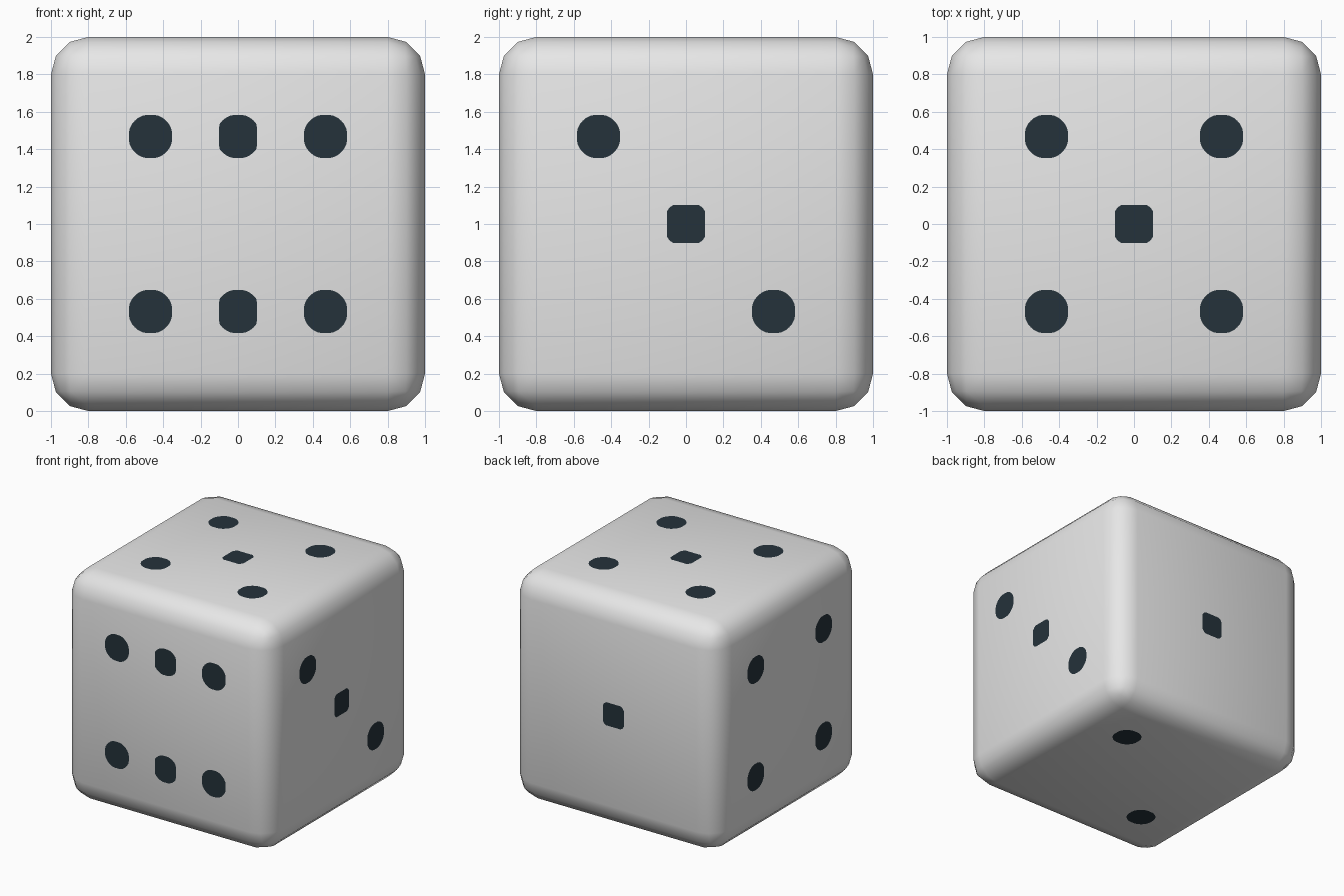
import bpy, bmesh, math
from mathutils import Vector

if "Cube" in bpy.data.objects:
    bpy.data.objects.remove(bpy.data.objects["Cube"])


def material(name, colour):
    m = bpy.data.materials.new(name)
    m.diffuse_color = (*colour, 1)
    m.use_nodes = True
    m.node_tree.nodes["Principled BSDF"].inputs["Base Color"].default_value = m.diffuse_color
    return m


white = material("off_white", (0.8, 0.8, 0.8))
dark = material("dark_slate", (0.018, 0.032, 0.043))

# Body: cube with rounded edges
bpy.ops.mesh.primitive_cube_add(size=2, location=(0, 0, 1))
body = bpy.context.object
body.name = "die_body"
body.data.materials.append(white)
bm = bmesh.new()
bm.from_mesh(body.data)
bmesh.ops.bevel(bm, geom=bm.edges[:], offset=0.2, segments=3, profile=0.5,
                affect='EDGES')
for f in bm.faces:
    f.smooth = True
bm.to_mesh(body.data)
bm.free()

# Pip layouts in face coordinates
P = 0.468
diagonal = [(-P, P), (P, -P)]
corners = diagonal + [(P, P), (-P, -P)]
centre = [(0, 0)]
X, Y, Z = Vector((1, 0, 0)), Vector((0, 1, 0)), Vector((0, 0, 1))
faces = {
    "front": (X, Z, corners + [(0, P), (0, -P)]),
    "back": (-X, Z, centre),
    "right": (Y, Z, diagonal + centre),
    "left": (-Y, Z, corners),
    "top": (X, Y, corners + centre),
    "bottom": (X, -Y, diagonal),
}


def clamp(value, limit):
    return max(-limit, min(limit, value))


# Painted pips: round spots, slightly squared on the centre lines
for side, (u, v, pips) in faces.items():
    n = u.cross(v)
    bm = bmesh.new()
    for a, b in pips:
        half_u = 0.115 if a else 0.101
        half_v = 0.115 if b else 0.101
        radius = 0.119 if a or b else 0.125
        ring = []
        for i in range(32):
            t = math.tau * i / 32
            pu = a + clamp(radius * math.cos(t), half_u)
            pv = b + clamp(radius * math.sin(t), half_v)
            ring.append(bm.verts.new(Z + n * 1.002 + u * pu + v * pv))
        bm.faces.new(ring)
    mesh = bpy.data.meshes.new(side + "_pips")
    bm.to_mesh(mesh)
    bm.free()
    mesh.materials.append(dark)
    bpy.context.collection.objects.link(bpy.data.objects.new(side + "_pips", mesh))
